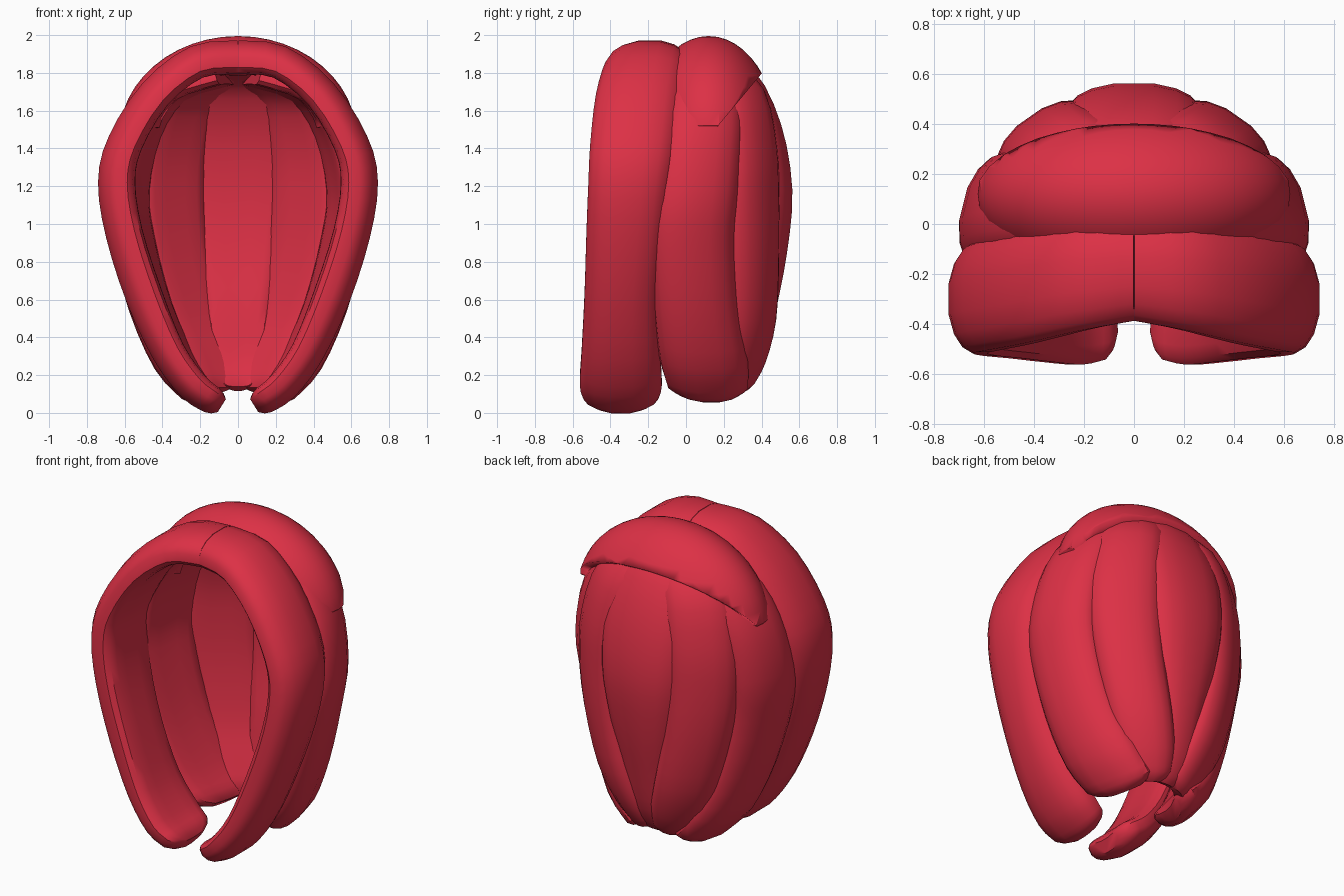
import bpy, bmesh, math
from mathutils import Vector

if "Cube" in bpy.data.objects:
    bpy.data.objects.remove(bpy.data.objects["Cube"])

mat = bpy.data.materials.new("red_hair")
mat.diffuse_color = (0.72, 0.03, 0.06, 1)
mat.use_nodes = True
mat.node_tree.nodes["Principled BSDF"].inputs["Base Color"].default_value = mat.diffuse_color


def finish(bm, name, mirror=False):
    bmesh.ops.recalc_face_normals(bm, faces=bm.faces)
    me = bpy.data.meshes.new(name)
    bm.to_mesh(me)
    bm.free()
    ob = bpy.data.objects.new(name, me)
    bpy.context.collection.objects.link(ob)
    me.materials.append(mat)
    if mirror:
        ob.modifiers.new("mirror", 'MIRROR')
    bpy.context.view_layer.objects.active = ob
    ob.select_set(True)
    bpy.ops.object.shade_smooth_by_angle(angle=math.radians(35))
    ob.select_set(False)
    return ob


def spline(rows, sub=3):
    # Catmull-Rom through rows of numbers
    out = []
    for i in range(len(rows) - 1):
        p = [rows[max(i - 1, 0)], rows[i], rows[i + 1], rows[min(i + 2, len(rows) - 1)]]
        for s in range(sub):
            t = s / sub
            out.append([0.5 * (2 * b + (c - a) * t + (2 * a - 5 * b + 4 * c - d) * t * t
                               + (3 * b - a - 3 * c + d) * t ** 3) for a, b, c, d in zip(*p)])
    out.append(list(rows[-1]))
    return out


def lock(name, rows, azimuth, bend, mirror=True, sides=16):
    # rows: x, y, z, half width, half thickness
    st = spline(rows)
    a = math.radians(azimuth)
    W = Vector((-math.sin(a), math.cos(a), 0))
    # rounded tip: two shrinking rings past the last station
    end = Vector(st[-1][:3])
    d = (end - Vector(st[-2][:3])).normalized()
    w, t = st[-1][3:]
    for off, k in ((0.035, 0.82), (0.06, 0.5)):
        st.append([*(end + d * off), w * k, t * k])
    pts = [Vector(r[:3]) for r in st]
    bm = bmesh.new()
    rings = []
    for i, p in enumerate(pts):
        T = (pts[min(i + 1, len(pts) - 1)] - pts[max(i - 1, 0)]).normalized()
        N = T.cross(W).normalized()
        w, t = st[i][3:]
        ring = []
        for k in range(sides):
            q = 2 * math.pi * (k + 0.5) / sides
            c, s = math.cos(q), math.sin(q)
            u = math.copysign(abs(c) ** 0.75, c)
            v = math.copysign(abs(s) ** 0.75, s)
            ring.append(bm.verts.new(p + W * u * w + N * (v * t - bend * u * u)))
        rings.append(ring)
    for r0, r1 in zip(rings, rings[1:]):
        for k in range(sides):
            j = (k + 1) % sides
            bm.faces.new((r0[k], r0[j], r1[j], r1[k]))
    bm.faces.new(rings[0])
    bm.faces.new(rings[-1])
    return finish(bm, name, mirror)


# Front locks framing the face
lock("front_locks", [
    (0.00, -0.19, 1.885, .20, .09), (0.22, -0.21, 1.86, .22, .09),
    (0.44, -0.25, 1.69, .23, .09), (0.60, -0.28, 1.43, .23, .095),
    (0.645, -0.30, 1.22, .22, .10), (0.605, -0.32, 0.95, .21, .10),
    (0.50, -0.34, 0.62, .20, .10), (0.37, -0.345, 0.32, .21, .09),
    (0.24, -0.345, 0.14, .22, .085), (0.14, -0.345, 0.065, .20, .075)], 0, 0.03)

# Side locks behind them
lock("side_locks", [
    (0.08, 0.10, 1.82, .20, .08), (0.36, 0.10, 1.72, .21, .08),
    (0.53, 0.09, 1.49, .22, .09), (0.60, 0.06, 1.18, .23, .09),
    (0.575, 0.04, 0.92, .23, .09), (0.48, 0.06, 0.56, .23, .09),
    (0.35, 0.10, 0.27, .24, .09), (0.23, 0.12, 0.12, .22, .075)], 14, 0.04)

# Rear locks wrapping the back corners
lock("rear_locks", [
    (0.10, 0.17, 1.83, .18, .07), (0.28, 0.30, 1.68, .20, .08),
    (0.36, 0.355, 1.40, .21, .08), (0.375, 0.365, 1.12, .21, .08),
    (0.34, 0.37, 0.82, .20, .08), (0.26, 0.36, 0.50, .19, .08),
    (0.18, 0.32, 0.29, .17, .075), (0.13, 0.28, 0.17, .14, .06)], 55, 0.03)

# Single lock down the middle of the back
lock("back_lock", [
    (0, 0.12, 1.86, .22, .07), (0, 0.31, 1.77, .24, .07),
    (0, 0.44, 1.51, .27, .07), (0, 0.492, 1.18, .26, .075),
    (0, 0.47, 0.86, .22, .07), (0, 0.41, 0.55, .17, .07),
    (0, 0.36, 0.30, .15, .06), (0, 0.31, 0.18, .13, .05)], 90, 0.035, mirror=False)

# Crown cap: a trimmed dome with thickness, sunk into the lock roots
bm = bmesh.new()
bmesh.ops.create_uvsphere(bm, u_segments=40, v_segments=24, radius=1)
for v in bm.verts:
    v.co = Vector((v.co.x * 0.63, v.co.y * 0.365 + 0.12, v.co.z * 0.54 + 1.455))
for co, no in (((0, 0, 1.52), (0, 0, 1)), ((0, 0.17, 1.52), (0, -1.2, 1)), ((0, -0.10, 0), (0, 1, 0))):
    bmesh.ops.bisect_plane(bm, geom=bm.verts[:] + bm.edges[:] + bm.faces[:],
                           plane_co=co, plane_no=no, clear_inner=True)
cap = finish(bm, "crown_cap")
m = cap.modifiers.new("thickness", 'SOLIDIFY')
m.thickness = 0.14
m.offset = -1
